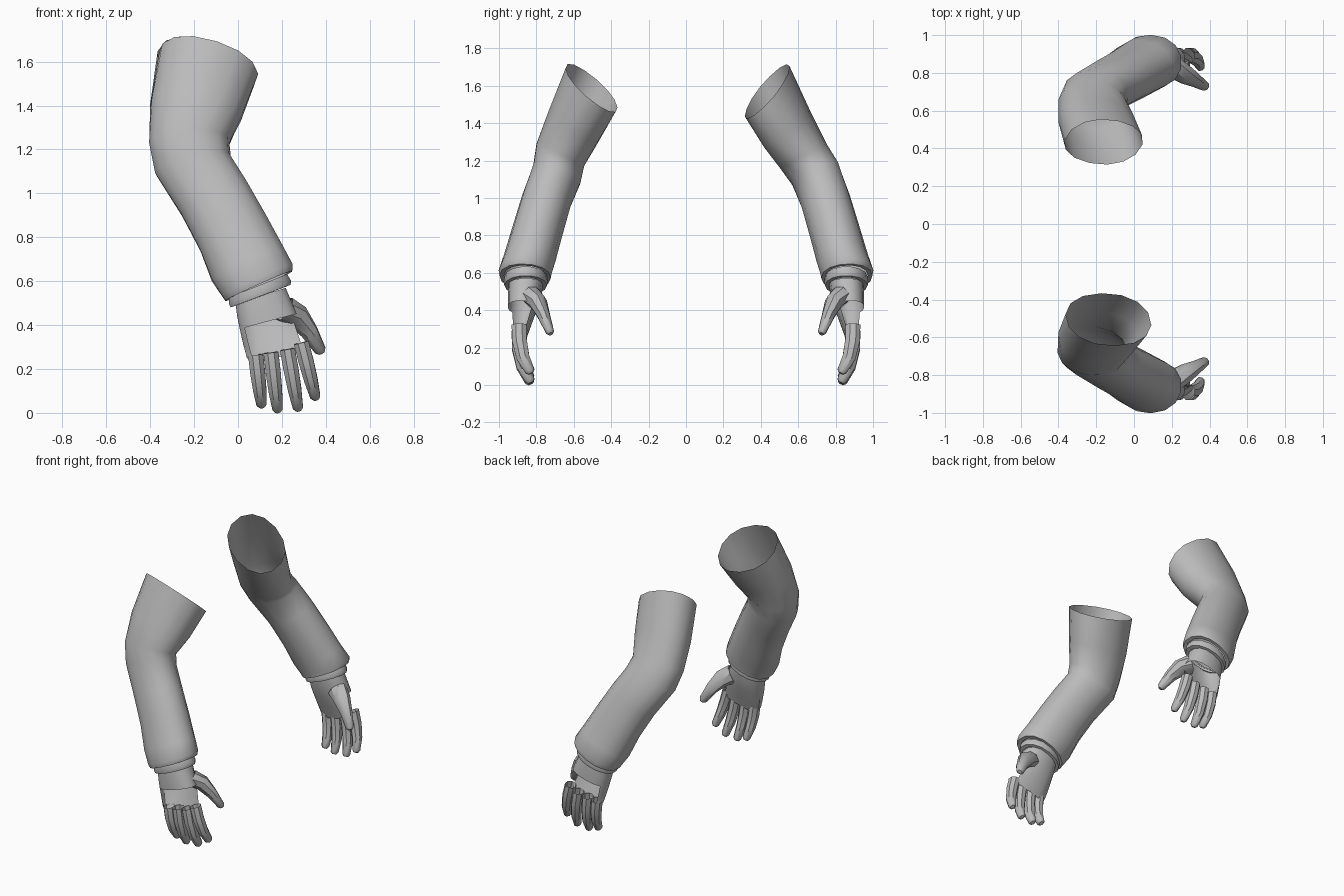
import bpy, bmesh, math
from mathutils import Vector

if "Cube" in bpy.data.objects:
    bpy.data.objects.remove(bpy.data.objects["Cube"])

grey = bpy.data.materials.new("plain grey")
grey.diffuse_color = (0.5, 0.5, 0.5, 1)
grey.use_nodes = True
grey.node_tree.nodes["Principled BSDF"].inputs["Base Color"].default_value = grey.diffuse_color


def loft(name, rings, sides, mirror, cap_end=False, squareness=1.0, opening=None):
    """Skin a tube through rings of (centre, plane normal, half width, half depth, roll)."""
    bm = bmesh.new()
    loops = []
    for centre, normal, a, b, *roll in rings:
        n = Vector(normal).normalized()
        u = (Vector((1, 0, 0)) - n * n.x).normalized()
        v = n.cross(u)
        r = math.radians(roll[0]) if roll else 0
        u, v = u * math.cos(r) + v * math.sin(r), v * math.cos(r) - u * math.sin(r)
        loop = []
        for i in range(sides):
            t = 2 * math.pi * (i + 0.5) / sides
            c, s = math.cos(t), math.sin(t)
            c = math.copysign(abs(c) ** squareness, c)
            s = math.copysign(abs(s) ** squareness, s)
            p = Vector(centre) + u * (a * c) + v * (b * s)
            loop.append(bm.verts.new((p.x, p.y * mirror, p.z)))
        loops.append(loop)
    for lo, hi in zip(loops, loops[1:]):
        for i in range(sides):
            j = (i + 1) % sides
            bm.faces.new((lo[i], lo[j], hi[j], hi[i]))
    if cap_end:
        bm.faces.new(loops[-1])
    bmesh.ops.recalc_face_normals(bm, faces=bm.faces)
    if opening:
        # Leave part of the skin open, chosen by height and direction
        gone = [f for f in bm.faces
                if opening(f.calc_center_median(), f.normal.x, f.normal.y * mirror)]
        bmesh.ops.delete(bm, geom=gone, context='FACES')
    mesh = bpy.data.meshes.new(name)
    bm.to_mesh(mesh)
    bm.free()
    mesh.materials.append(grey)
    ob = bpy.data.objects.new(name, mesh)
    bpy.context.collection.objects.link(ob)
    bpy.ops.object.select_all(action='DESELECT')
    ob.select_set(True)
    bpy.context.view_layer.objects.active = ob
    bpy.ops.object.shade_smooth_by_angle(angle=math.radians(40))
    return ob


def digit(name, path, radii, mirror, depth=1.15):
    """Tapered finger along a path, with a rounded tip."""
    pts = [Vector(p) for p in path]
    rings = []
    for i, p in enumerate(pts):
        d = pts[max(i - 1, 0)] - pts[min(i + 1, len(pts) - 1)]
        rings.append((p, d, radii[i], radii[i] * depth))
    end = (pts[-1] - pts[-2]).normalized()
    rings.append((pts[-1] + end * 0.015, -end, radii[-1] * 0.55, radii[-1] * 0.55 * depth))
    return loft(name, rings, 8, mirror, True)


def hand_opening(centre, nx, ny):
    return centre.z < 0.42 and centre.x > 0.06 and (ny < -0.6 or nx > 0.6)


# Upper sleeves differ slightly between the two arms
upper = {
    "left": [((-0.135, -0.505, 1.588), (0.3, 0.84, 1), 0.234, 0.178, 12),
             ((-0.19, -0.602, 1.38), (0.15, 0.6, 1), 0.214, 0.157, 6),
             ((-0.222, -0.672, 1.23), (-0.03, 0.47, 1), 0.184, 0.142, -8)],
    "right": [((-0.16, -0.434, 1.57), (0.32, 1.08, 1), 0.222, 0.165, 28),
              ((-0.195, -0.54, 1.37), (0.15, 0.75, 1), 0.21, 0.15, 16),
              ((-0.222, -0.63, 1.22), (-0.03, 0.52, 1), 0.182, 0.14, -2)],
}

for side, m in (("left", 1), ("right", -1)):
    # Sleeve, open at the shoulder and rolled in at the cuff
    sleeve = upper[side] + [
        ((-0.205, -0.69, 1.13), (-0.25, 0.38, 1), 0.178, 0.136, -10),
        ((-0.11, -0.748, 0.98), (-0.48, 0.28, 0.9), 0.17, 0.133, -6),
        ((-0.022, -0.795, 0.82), (-0.46, 0.25, 0.9), 0.173, 0.135, -4),
        ((0.043, -0.835, 0.68), (-0.42, 0.15, 0.9), 0.183, 0.138),
        ((0.088, -0.86, 0.605), (-0.4, 0.05, 0.9), 0.18, 0.142),
        ((0.095, -0.86, 0.578), (-0.4, 0.05, 0.9), 0.17, 0.137),
        ((0.095, -0.858, 0.58), (-0.4, 0.05, 0.9), 0.145, 0.115),
    ]
    loft(side + "_sleeve", sleeve, 14, m, squareness=0.93)

    # Inner cuff band
    band = [((0.092, -0.857, 0.58), (-0.36, 0, 0.9), 0.145, 0.113),
            ((0.1, -0.857, 0.55), (-0.34, 0, 0.9), 0.155, 0.118),
            ((0.103, -0.857, 0.532), (-0.34, 0, 0.9), 0.15, 0.114),
            ((0.105, -0.857, 0.532), (-0.34, 0, 0.9), 0.122, 0.092)]
    loft(side + "_cuff_band", band, 14, m)

    # Palm, open on the back between wrist and knuckles
    palm = [((0.103, -0.857, 0.535), (-0.3, 0, 1), 0.122, 0.092),
            ((0.118, -0.863, 0.48), (-0.28, 0, 1), 0.13, 0.09),
            ((0.138, -0.873, 0.415), (-0.27, 0.03, 1), 0.137, 0.08),
            ((0.158, -0.882, 0.345), (-0.27, 0.04, 1), 0.141, 0.063),
            ((0.175, -0.89, 0.29), (-0.27, 0.05, 1), 0.143, 0.05),
            ((0.185, -0.89, 0.255), (-0.27, 0.05, 1), 0.132, 0.038)]
    loft(side + "_palm", palm, 14, m, squareness=0.85, opening=hand_opening)

    # Four fingers curling inwards: base x, base z, tip x, tip z
    fingers = [(0.08, 0.265, 0.107, 0.04), (0.15, 0.275, 0.18, 0.018),
               (0.225, 0.29, 0.273, 0.025), (0.288, 0.32, 0.352, 0.075)]
    for k, (bx, bz, tx, tz) in enumerate(fingers):
        ys = (-0.893, -0.89, -0.872, -0.835)
        steps = (0.0, 0.35, 0.7, 1.0)
        path = [(bx + (tx - bx) * s, y, bz + (tz - bz) * s)
                for s, y in zip(steps, ys)]
        digit(f"{side}_finger_{k + 1}", path, (0.037, 0.037, 0.033, 0.025), m)

    # Thumb
    digit(side + "_thumb",
          [(0.21, -0.825, 0.475), (0.27, -0.79, 0.44),
           (0.325, -0.76, 0.37), (0.375, -0.728, 0.285)],
          (0.065, 0.058, 0.042, 0.028), m, 0.85)
